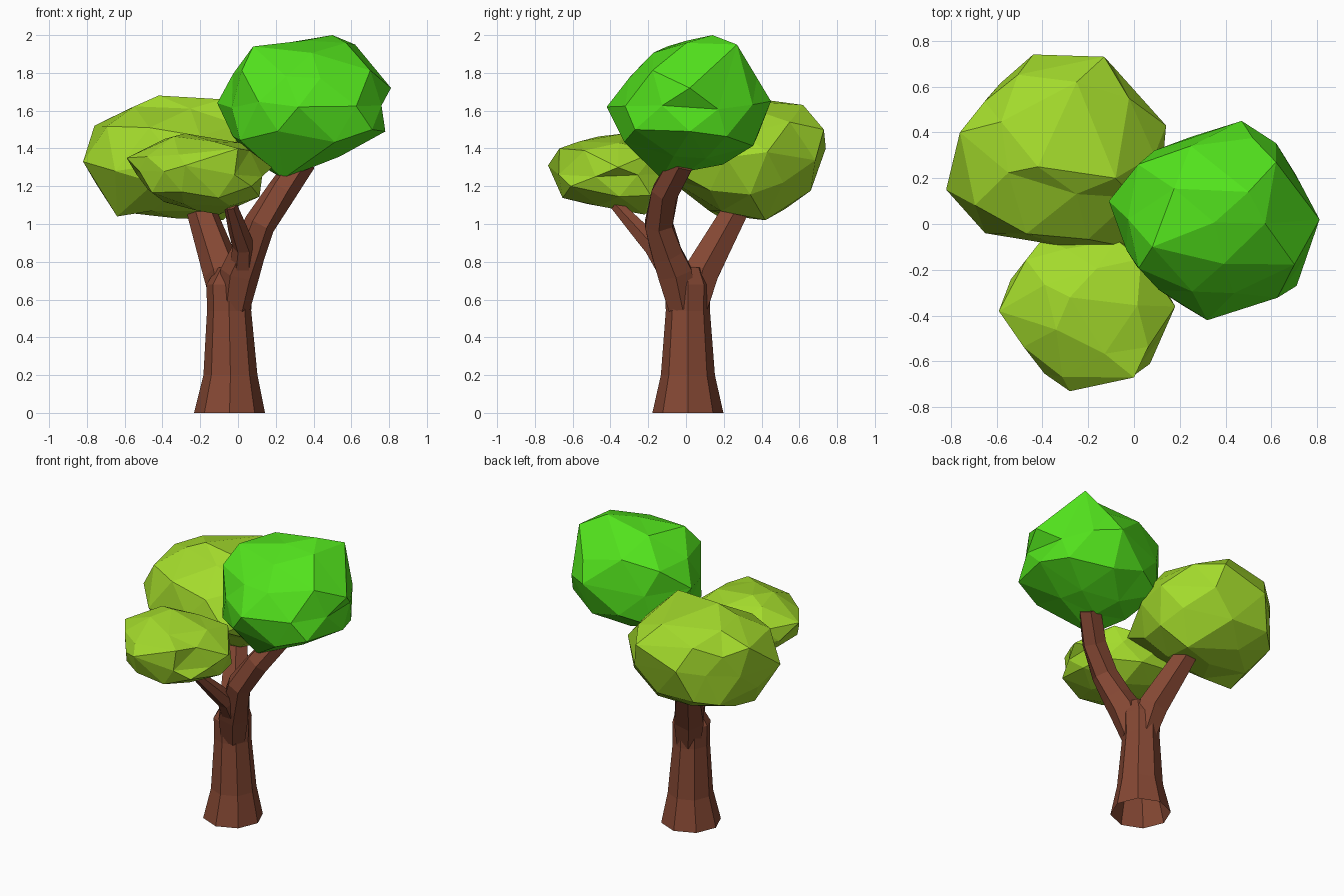
import bpy, bmesh, math, random
from mathutils import Vector

if "Cube" in bpy.data.objects:
    bpy.data.objects.remove(bpy.data.objects["Cube"])


def material(name, rgb):
    m = bpy.data.materials.new(name)
    m.diffuse_color = (*rgb, 1)
    m.use_nodes = True
    m.node_tree.nodes["Principled BSDF"].inputs["Base Color"].default_value = m.diffuse_color
    return m


def finish(name, bm, mat):
    bmesh.ops.recalc_face_normals(bm, faces=bm.faces)
    me = bpy.data.meshes.new(name)
    bm.to_mesh(me)
    bm.free()
    me.materials.append(mat)
    ob = bpy.data.objects.new(name, me)
    bpy.context.collection.objects.link(ob)
    return ob


def tube(name, path, sides, mat, upright=False):
    """Closed faceted limb through (x, y, z, radius) stations."""
    bm = bmesh.new()
    pts = [Vector(p[:3]) for p in path]
    rings = []
    for i, p in enumerate(path):
        t = (pts[min(i + 1, len(pts) - 1)] - pts[max(i - 1, 0)]).normalized()
        if upright:
            t = Vector((0, 0, 1))
        u = (Vector((1, 0, 0)) - t * t.x).normalized()
        v = t.cross(u)
        ring = []
        for k in range(sides):
            a = 2 * math.pi * k / sides
            ring.append(bm.verts.new(pts[i] + p[3] * (u * math.cos(a) + v * math.sin(a))))
        rings.append(ring)
    for a, b in zip(rings, rings[1:]):
        for k in range(sides):
            n = (k + 1) % sides
            bm.faces.new((a[k], a[n], b[n], b[k]))
    bm.faces.new(rings[0][::-1])
    bm.faces.new(rings[-1])
    return finish(name, bm, mat)


def reach(poly, c, d):
    """Distance factor along d from c to the edge of a convex outline."""
    best = 1e9
    for p, q in zip(poly, poly[1:] + poly[:1]):
        px, py = p[0] - c[0], p[1] - c[1]
        ex, ey = q[0] - p[0], q[1] - p[1]
        den = d[0] * ey - d[1] * ex
        if den > 1e-6:
            best = min(best, (px * ey - py * ex) / den)
    return best


def foliage(name, front, side, top, tips, mat, seed):
    """Low-poly ball inside its front, side and top outlines, with snapped tips."""
    rnd = random.Random(seed)
    axes = ([p[0] for p in front], [p[0] for p in side], [p[1] for p in front])
    lo = Vector([min(a) for a in axes])
    hi = Vector([max(a) for a in axes])
    c, half = (lo + hi) / 2, (hi - lo) / 2
    bm = bmesh.new()
    bmesh.ops.create_icosphere(bm, subdivisions=2, radius=1)
    for v in bm.verts:
        d = v.co + Vector([rnd.uniform(-0.09, 0.09) for _ in range(3)])
        d.normalize()
        d = Vector([d[i] * half[i] for i in range(3)])
        s = min(rnd.uniform(0.98, 1.06),
                reach(front, (c.x, c.z), (d.x, d.z)),
                reach(side, (c.y, c.z), (d.y, d.z)),
                reach(top, (c.x, c.y), (d.x, d.y)))
        v.co = c + d * s
    # pull the nearest corner to each outermost point
    free = list(bm.verts)
    for t in tips:
        v = min(free, key=lambda w: (w.co - Vector(t)).length)
        v.co = t
        free.remove(v)
    return finish(name, bm, mat)


bark = material("bark", (0.23, 0.063, 0.033))
green = material("bright_leaves", (0.085, 0.76, 0.012))
olive = material("olive_leaves", (0.37, 0.71, 0.025))

# Trunk and three branches
trunk = tube("trunk", [(-.045, .01, 0, .188), (-.04, .01, .2, .143), (-.047, .01, .54, .117),
                       (-.047, .01, .68, .12), (-.03, .01, .77, .08)], 8, bark, True)
branches = [
    tube("right_branch", [(-.02, -.02, .56, .085), (.01, -.06, .74, .105), (.05, -.1, .84, .093),
                          (.115, -.145, 1.0, .083), (.23, -.11, 1.17, .08),
                          (.34, -.02, 1.33, .075)], 6, bark),
    tube("back_branch", [(-.05, .04, .56, .085), (-.08, .08, .74, .105),
                         (-.185, .245, 1.04, .08), (-.21, .29, 1.13, .075)], 6, bark),
    tube("front_branch", [(.02, -.07, .72, .07), (.03, -.17, .88, .06),
                          (.0, -.25, .97, .052), (-.04, -.37, 1.1, .035)], 6, bark)]

# Weld the branches into the trunk, then open the base
bpy.context.view_layer.objects.active = trunk
for b in branches:
    mod = trunk.modifiers.new("weld", "BOOLEAN")
    mod.operation, mod.solver, mod.object = "UNION", "EXACT", b
    bpy.ops.object.modifier_apply(modifier=mod.name)
    bpy.data.objects.remove(b)
bm = bmesh.new()
bm.from_mesh(trunk.data)
base = [f for f in bm.faces if all(v.co.z < .001 for v in f.verts)]
bmesh.ops.delete(bm, geom=base, context="FACES_ONLY")
bm.to_mesh(trunk.data)
bm.free()

# Bright crown, upper right
foliage("upper_crown",
        [(-.11, 1.6), (.03, 1.37), (.22, 1.24), (.6, 1.38), (.78, 1.49), (.81, 1.72),
         (.62, 1.95), (.5, 2.0), (.08, 1.94), (-.11, 1.68)],
        [(-.42, 1.62), (-.4, 1.51), (-.15, 1.25), (.33, 1.34), (.45, 1.65),
         (.27, 1.95), (.14, 2.0), (-.14, 1.94), (-.28, 1.8)],
        [(-.11, .1), (-.02, -.15), (.12, -.3), (.32, -.42), (.5, -.4), (.71, -.27),
         (.81, .02), (.64, .34), (.47, .45), (.2, .38), (.05, .3)],
        [(.5, .14, 2.0), (.81, .02, 1.72), (.32, -.42, 1.62), (.47, .45, 1.65),
         (.24, -.13, 1.24), (-.11, .1, 1.64), (.71, -.27, 1.5), (.08, -.1, 1.94),
         (.62, .27, 1.95), (.78, .02, 1.49)], green, 3)

# Large olive crown, back left
foliage("back_crown",
        [(-.82, 1.33), (-.65, 1.04), (-.05, 1.02), (.1, 1.15), (.14, 1.35), (.05, 1.58),
         (-.1, 1.66), (-.42, 1.68), (-.78, 1.52)],
        [(-.11, 1.25), (0, 1.12), (.17, 1.05), (.42, 1.02), (.65, 1.15), (.74, 1.38),
         (.72, 1.54), (.64, 1.63), (.25, 1.68), (-.06, 1.5)],
        [(-.82, .15), (-.65, -.04), (-.25, -.11), (.02, -.1), (.12, .2), (.14, .43),
         (-.02, .69), (-.13, .73), (-.44, .74), (-.6, .6), (-.76, .4)],
        [(-.42, .25, 1.68), (-.82, .15, 1.33), (.14, .43, 1.38), (-.25, -.11, 1.25),
         (-.44, .74, 1.4), (-.13, .73, 1.5), (-.08, .42, 1.02), (-.64, .17, 1.04),
         (-.76, .4, 1.52), (-.08, .2, 1.66), (-.25, .62, 1.63), (-.03, -.1, 1.3),
         (-.65, -.04, 1.28)], olive, 5)

# Small olive crown, front left
foliage("front_crown",
        [(-.59, 1.35), (-.5, 1.2), (-.33, 1.07), (-.1, 1.05), (.12, 1.12), (.17, 1.22),
         (.18, 1.31), (0, 1.44), (-.28, 1.48), (-.5, 1.42)],
        [(-.73, 1.31), (-.65, 1.13), (-.22, 1.05), (-.02, 1.15), (0, 1.3),
         (-.28, 1.48), (-.4, 1.48), (-.67, 1.41)],
        [(-.59, -.38), (-.41, -.64), (-.28, -.73), (0, -.67), (.07, -.61), (.18, -.36),
         (.08, -.18), (-.1, -.02), (-.4, -.06), (-.52, -.18)],
        [(-.28, -.73, 1.31), (.18, -.36, 1.3), (-.59, -.38, 1.35), (-.28, -.32, 1.48),
         (-.1, -.22, 1.05), (0, -.67, 1.4), (.07, -.61, 1.2)], olive, 8)
